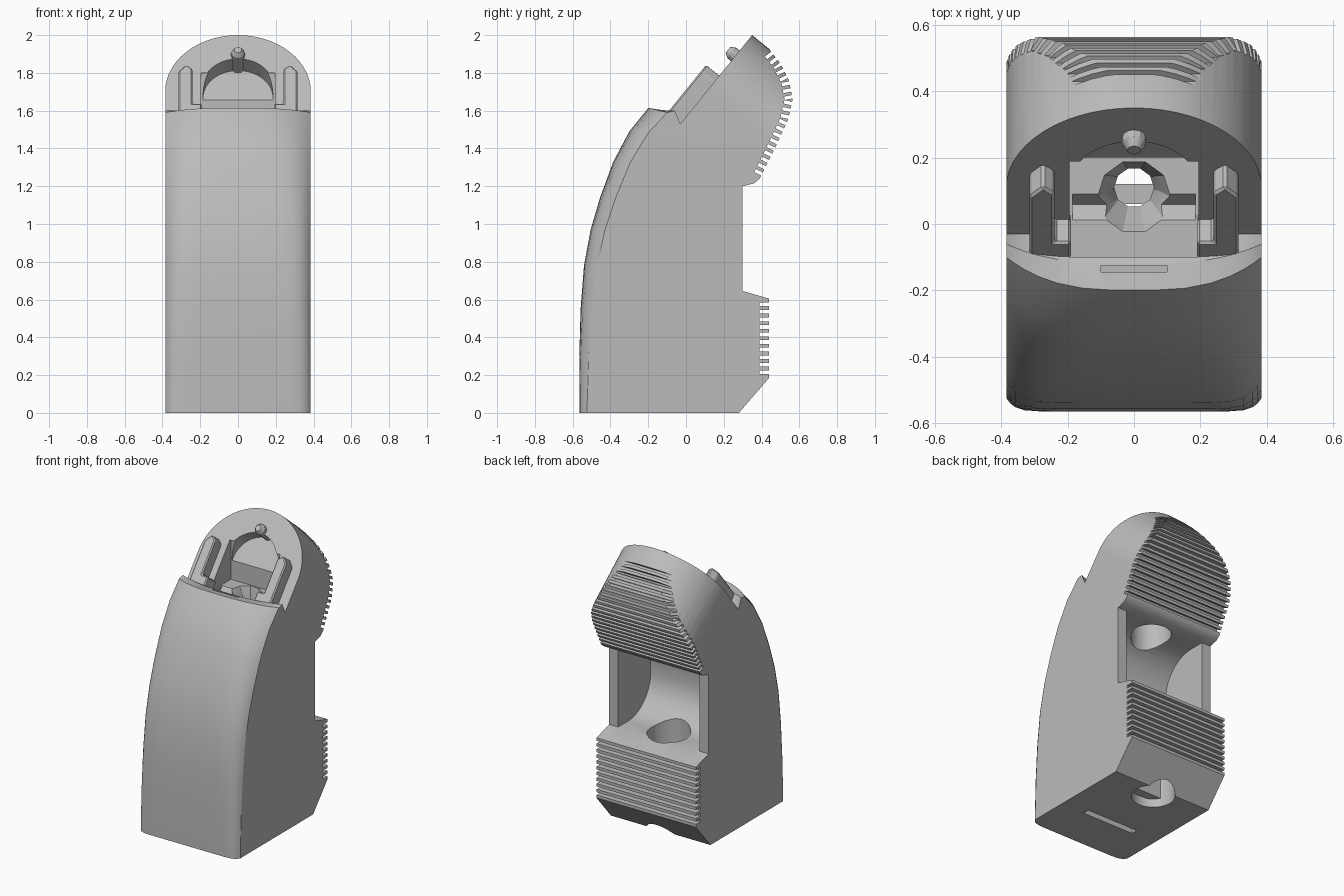
import bpy, bmesh
from math import pi, sin, cos
from mathutils import Matrix, Vector

cube = bpy.data.objects.get("Cube")
if cube:
    bpy.data.objects.remove(cube, do_unlink=True)

grey = bpy.data.materials.new("plain_grey")
grey.use_nodes = True
grey.diffuse_color = (0.5, 0.5, 0.5, 1)
grey.node_tree.nodes["Principled BSDF"].inputs["Base Color"].default_value = (0.5, 0.5, 0.5, 1)

HALF = 0.385
# Frames: sloped face (u up the slope, n outward), side profile, and ground plan
U, N = Vector((0, 0.63, 0.777)), Vector((0, -0.777, 0.63))
SLOPE = Matrix.Translation((0, 0.107, 1.70)) @ Matrix(
    ((1, 0, 0), (0, U.y, N.y), (0, U.z, N.z))).to_4x4()
SIDE = Matrix(((0, 0, 1), (1, 0, 0), (0, 1, 0))).to_4x4()
PLAN = Matrix.Identity(4)


def loft(name, rings):
    """Join rings of points into a closed solid."""
    bm = bmesh.new()
    rows = [[bm.verts.new(p) for p in ring] for ring in rings]
    for a, b in zip(rows, rows[1:]):
        for i in range(len(a)):
            j = (i + 1) % len(a)
            bm.faces.new((a[i], a[j], b[j], b[i]))
    bm.faces.new(rows[0])
    bm.faces.new(rows[-1])
    bmesh.ops.recalc_face_normals(bm, faces=bm.faces)
    mesh = bpy.data.meshes.new(name)
    bm.to_mesh(mesh)
    bm.free()
    mesh.materials.append(grey)
    obj = bpy.data.objects.new(name, mesh)
    bpy.context.collection.objects.link(obj)
    return obj


def prism(name, pts, lo, hi, frame=PLAN):
    return loft(name, [[frame @ Vector((x, y, h)) for x, y in pts] for h in (lo, hi)])


def rect(x0, x1, y0, y1):
    return [(x0, y0), (x1, y0), (x1, y1), (x0, y1)]


def arc(cx, cy, r, a0, a1, n):
    return [(cx + r * cos(a0 + (a1 - a0) * i / n), cy + r * sin(a0 + (a1 - a0) * i / n))
            for i in range(n + 1)]


def circle(cy, r, n=24):
    return arc(0, cy, r, 0, 2 * pi, n)[:-1]


def arch(r, cy, bottom):
    return arc(0, cy, r, 0, pi, 28) + [(-r, bottom), (r, bottom)]


def boolean(obj, tool, operation="DIFFERENCE"):
    mod = obj.modifiers.new("cut", "BOOLEAN")
    mod.operation, mod.solver, mod.object = operation, "EXACT", tool
    tool.hide_render = True
    bpy.context.view_layer.objects.active = obj
    bpy.ops.object.modifier_apply(modifier=mod.name)
    bpy.data.objects.remove(tool, do_unlink=True)


def smooth(obj):
    bpy.ops.object.select_all(action="DESELECT")
    obj.select_set(True)
    bpy.context.view_layer.objects.active = obj
    bpy.ops.object.shade_smooth_by_angle(angle=0.5)


def fins(path, count, depth):
    """Cut evenly spaced grooves along a path that runs downward."""
    path = [Vector(p) for p in path]
    lengths = [(b - a).length for a, b in zip(path, path[1:])]

    def at(t):
        d = t * sum(lengths)
        for a, b, l in zip(path, path[1:], lengths):
            if d <= l + 1e-6:
                way = (b - a) / l
                return a + way * d, Vector((way.y, -way.x))
            d -= l
        return path[-1], way

    out, steps = [], 2 * count + 1
    for i in range(steps):
        for t in (i / steps, (i + 1) / steps):
            p, inward = at(min(t, 0.9999))
            out.append(tuple(p + inward * depth * (i % 2)))
    return out


# Body: side profile lofted across the width, front rounded toward the sides
front = [(-0.565, 0), (-0.565, 0.3), (-0.558, 0.55), (-0.54, 0.78), (-0.505, 0.97),
         (-0.455, 1.14), (-0.385, 1.33), (-0.3, 1.49), (-0.2, 1.615)]
upper_back = [(0.44, 1.927), (0.5, 1.85), (0.545, 1.76), (0.565, 1.66),
              (0.54, 1.55), (0.47, 1.40), (0.39, 1.24)]
back = [(-0.12, 1.6), (-0.03, 1.53), (0.35, 2.0)]
back += fins(upper_back, 20, 0.042)
back += [(0.36, 1.215), (0.3, 1.2), (0.3, 0.645)]
back += fins([(0.44, 0.605), (0.44, 0.185)], 10, 0.05)
back += [(0.28, 0)]


def section(x):
    e, ring = abs(x) / HALF, []
    for y, z in front:
        t = z / 1.615
        ring.append((x, y + (0.04 + 0.06 * t) * e ** (16 - 13 * t), z - 0.025 * t ** 8 * e ** 3))
    ring += [(x, y + (0.06 * e ** 3 if y < -0.1 else 0), z) for y, z in back]
    return ring


half_steps = [0.15, 0.4, 0.6, 0.75, 0.86, 0.93, 0.97, 1]
steps = [-s for s in reversed(half_steps)] + half_steps
body = loft("body", [section(HALF * s) for s in steps])

# Rounded head, following the direction square to the sloped face
boolean(body, prism("head_trim", arch(HALF + 0.001, 0, -3), -2, 1, SLOPE), "INTERSECT")

# Rear cavity with rounded inner corners, and the bores above and below it
cavity = [(0.7, 0.645), (0.7, 1.2)]
cavity += arc(0.19, 0.95, 0.25, pi / 2, pi, 10) + arc(0.19, 0.895, 0.25, pi, 1.5 * pi, 10)
boolean(body, prism("cavity", cavity, -0.315, 0.315, SIDE))
boolean(body, prism("lower_bore", circle(0.19, 0.14), -0.1, 0.7))
boolean(body, prism("upper_bore", circle(0.17, 0.13), 1.1, 1.35))
boolean(body, prism("bottom_slot", rect(-0.2, 0.2, -0.26, -0.215), -0.1, 0.3))

# Pocket in the sloped face with a funnel in its floor
boolean(body, prism("pocket_arch", arch(0.185, 0.04, -0.2), -0.1, 0.3, SLOPE))
boolean(body, prism("pocket", rect(-0.195, 0.195, -0.1, 0.2), 1.52, 1.8))
boolean(body, prism("slit", rect(-0.1, 0.1, -0.145, -0.125), 1.5, 1.8))
boolean(body, prism("throat", circle(0.11, 0.06, 10), 1.3, 1.6))
funnel = [[(x, y, z) for x, y in circle(cy, r, 10)]
          for cy, r, z in ((0.11, 0.055, 1.40), (0.08, 0.115, 1.53))]
boolean(body, loft("funnel", funnel))
smooth(body)

# Stop inside the lower bore
prism("bore_stop", rect(-0.12, 0.12, 0.06, 0.12), 0.06, 0.2)

# Pair of L-shaped side clips
for side, label in ((1, "left"), (-1, "right")):
    pts = [(0.315, -0.23), (0.315, 0.07), (0.275, 0.115), (0.24, 0.085),
           (0.24, -0.15), (0.19, -0.15), (0.19, -0.23)]
    clip = prism(label + "_clip", [(side * x, y) for x, y in pts], -0.03, 0.09, SLOPE)
    bevel = clip.modifiers.new("soft_edges", "BEVEL")
    bevel.width, bevel.segments = 0.008, 1

# Small pin at the top of the arch
pin = loft("locating_pin", [[SLOPE @ Vector((x, y, h)) for x, y in circle(0.245, r, 12)]
                            for h, r in ((-0.1, 0.036), (0.025, 0.036), (0.05, 0.02))])
smooth(pin)
